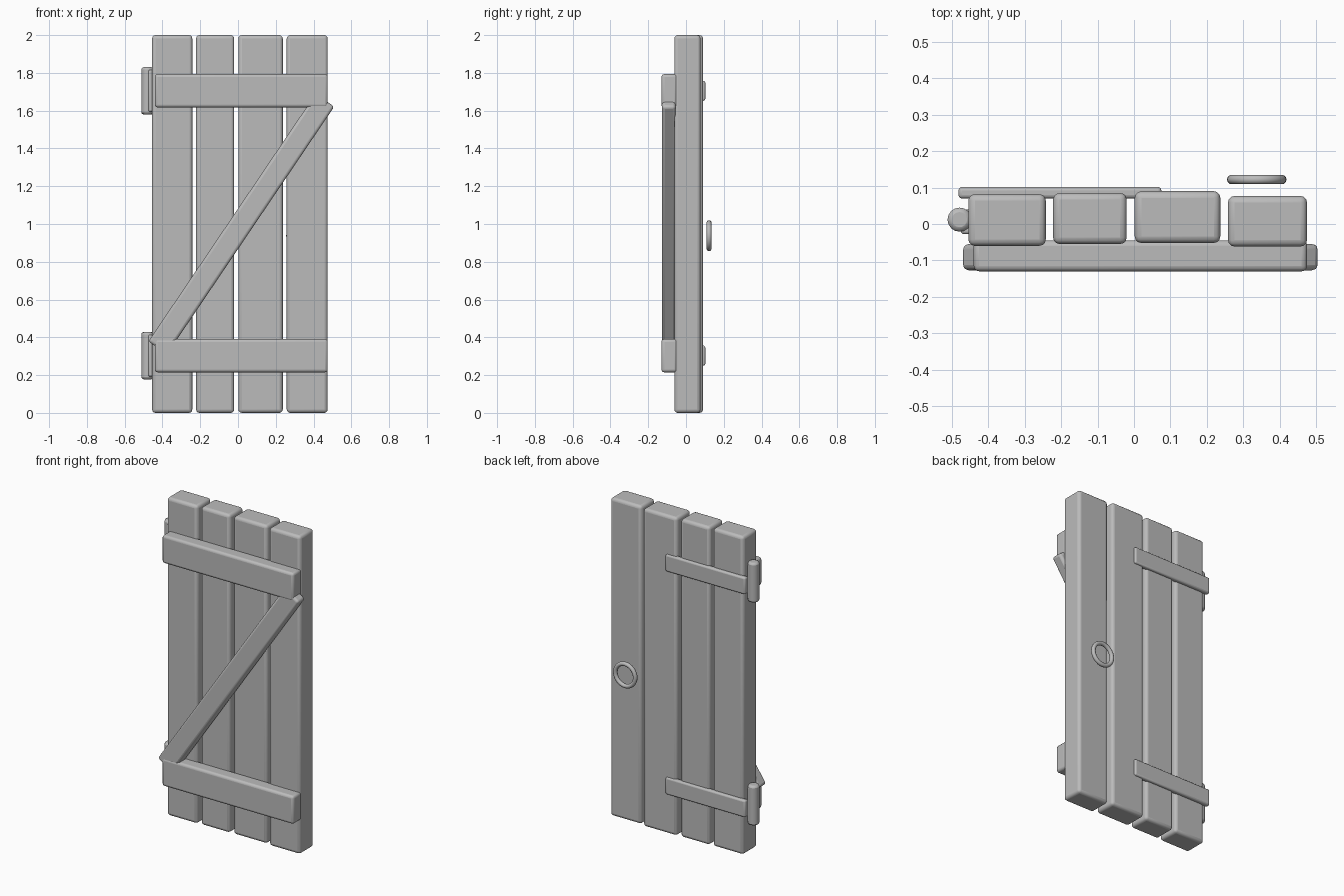
import bpy, math
from mathutils import Matrix, Vector

if "Cube" in bpy.data.objects:
    bpy.data.objects.remove(bpy.data.objects["Cube"])

grey = bpy.data.materials.new("plain grey")
grey.diffuse_color = (0.5, 0.5, 0.5, 1)
grey.use_nodes = True
grey.node_tree.nodes["Principled BSDF"].inputs["Base Color"].default_value = grey.diffuse_color


def finish(ob, name, angle=50):
    ob.name = name
    ob.data.materials.append(grey)
    bpy.ops.object.shade_smooth_by_angle(angle=math.radians(angle))
    return ob


def box(name, x, y, z, bevel, turn=0.0):
    """Rounded box from x, y, z ranges, turned about its own y axis."""
    bpy.ops.mesh.primitive_cube_add(size=1)
    ob = bpy.context.object
    size = Vector((x[1] - x[0], y[1] - y[0], z[1] - z[0]))
    ob.data.transform(Matrix.Diagonal((*size, 1)))
    ob.location = [(r[0] + r[1]) / 2 for r in (x, y, z)]
    ob.rotation_euler.y = turn
    mod = ob.modifiers.new("round edges", 'BEVEL')
    mod.width = bevel
    mod.segments = 3
    return finish(ob, name)


# upright planks, each with slightly different width and depth
planks = [((-0.455, -0.242), (-0.06, 0.082)), ((-0.222, -0.02), (-0.055, 0.085)),
          ((0.002, 0.237), (-0.052, 0.09)), ((0.258, 0.475), (-0.062, 0.077))]
for i, (x, y) in enumerate(planks):
    box(f"plank_{i + 1}", x, y, (0, 2), 0.018)

# diagonal brace on the front
a, b = Vector((-0.425, 0.345)), Vector((0.46, 1.655))
mid, d = (a + b) / 2, b - a
box("diagonal_brace", (mid.x - 0.06, mid.x + 0.06), (-0.127, -0.055),
    (mid.y - d.length / 2, mid.y + d.length / 2), 0.015, math.atan2(d.x, d.y))

for side, z in (("lower", 0.303), ("upper", 1.705)):
    # front cross rail
    box(side + "_rail", (-0.44, 0.475), (-0.13, -0.045), (z - 0.088, z + 0.088), 0.015)

    # hinge strap on the back
    box(side + "_hinge_strap", (-0.482, 0.075), (0.07, 0.102), (z - 0.053, z + 0.053), 0.01)

    # hinge barrel on the left edge, with its leaf against the plank
    bpy.ops.mesh.primitive_cylinder_add(vertices=16, radius=0.033, depth=0.25,
                                        location=(-0.479, 0.012, z))
    barrel = bpy.context.object
    mod = barrel.modifiers.new("round edges", 'BEVEL')
    mod.width = 0.012
    mod.segments = 2
    finish(barrel, side + "_hinge_barrel")
    box(side + "_hinge_leaf", (-0.475, -0.445), (-0.028, 0.04), (z - 0.11, z + 0.11), 0.008)

# ring handle behind the right plank
bpy.ops.mesh.primitive_torus_add(major_segments=32, minor_segments=10, major_radius=0.069,
                                 minor_radius=0.013, location=(0.337, 0.122, 0.938),
                                 rotation=(math.pi / 2, 0, 0))
finish(bpy.context.object, "ring_handle")
